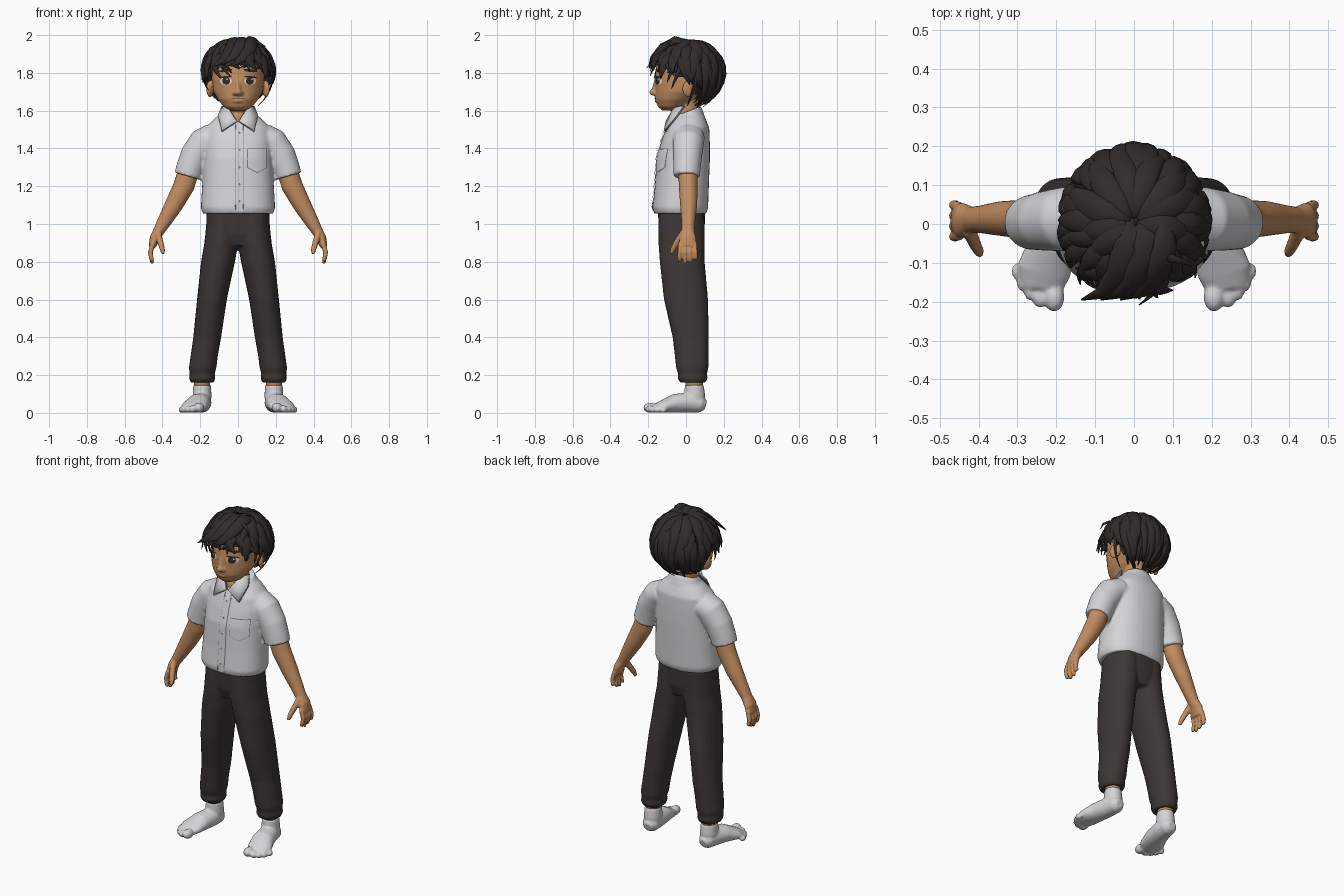
import bpy, bmesh, math, random
from math import sin, cos, pi
from mathutils import Vector, Matrix

if "Cube" in bpy.data.objects:
    bpy.data.objects.remove(bpy.data.objects["Cube"])
random.seed(7)


def material(name, r, g, b):
    m = bpy.data.materials.new(name)
    m.use_nodes = True
    m.diffuse_color = (r, g, b, 1)
    node = m.node_tree.nodes["Principled BSDF"]
    node.inputs["Base Color"].default_value = (r, g, b, 1)
    node.inputs["Roughness"].default_value = 0.8
    return m


SKIN = material("warm skin", .55, .27, .12)
WHITE = material("white cloth", .66, .66, .68)
SEAM = material("grey seam", .2, .2, .22)
TROUSER = material("charcoal cloth", .045, .038, .036)
HAIR = material("black hair", .03, .025, .024)
EYE = material("eye white", .75, .73, .7)
IRIS = material("dark brown iris", .05, .025, .015)
LIP = material("lip brown", .27, .1, .055)


def loft(bm, rings, axis=None, ref=(0, 1, 0), centre=None, n=24, p=1.0, both=False):
    """Skin elliptical rings (x, y, z, half width, half depth) and cap the ends."""
    pts = [Vector(r[:3]) for r in rings]
    for s in ((1, -1) if both else (1,)):
        loops = []
        for i, r in enumerate(rings):
            t = Vector(axis) if axis else pts[min(i + 1, len(pts) - 1)] - pts[max(i - 1, 0)]
            t.normalize()
            v0 = pts[i] - centre if centre else Vector(ref)
            u = v0.cross(t).normalized()
            v = t.cross(u)
            loop = []
            for k in range(n):
                c, d = cos(2 * pi * k / n), sin(2 * pi * k / n)
                c, d = math.copysign(abs(c) ** p, c), math.copysign(abs(d) ** p, d)
                q = pts[i] + u * (c * r[3]) + v * (d * r[4])
                loop.append(bm.verts.new((q.x * s, q.y, q.z)))
            loops.append(loop)
        for a, b in zip(loops, loops[1:]):
            for k in range(n):
                bm.faces.new((a[k], a[(k + 1) % n], b[(k + 1) % n], b[k]))
        bm.faces.new(loops[0][::-1])
        bm.faces.new(loops[-1])


def column(bm, rows, x=True, **kw):
    """Loft of level rings given as (z, x, y, half width, half depth)."""
    loft(bm, [(r[1], r[2], r[0], r[3], r[4]) for r in rows], axis=(0, 0, 1), **kw)


def ball(bm, pos, size, both=False, turn=0):
    for s in ((1, -1) if both else (1,)):
        m = Matrix.Translation((pos[0] * s, pos[1], pos[2])) @ Matrix.Rotation(turn * s, 4, 'Z')
        bmesh.ops.create_uvsphere(bm, u_segments=20, v_segments=12, radius=1,
                                  matrix=m @ Matrix.Diagonal((*size, 1)))


def finish(name, bm, mat, voxel=0, smooth=3, recalc=True):
    if recalc:
        bmesh.ops.recalc_face_normals(bm, faces=bm.faces)
    for f in bm.faces:
        f.smooth = True
    me = bpy.data.meshes.new(name)
    bm.to_mesh(me)
    bm.free()
    me.materials.append(mat)
    ob = bpy.data.objects.new(name, me)
    bpy.context.scene.collection.objects.link(ob)
    if voxel:
        m = ob.modifiers.new("fuse", 'REMESH')
        m.mode, m.voxel_size, m.use_smooth_shade = 'VOXEL', voxel, True
        m = ob.modifiers.new("soften", 'SMOOTH')
        m.factor, m.iterations = .5, smooth
    return ob


def plate(name, outline, mat, target, offset):
    """Thin painted detail projected on to the front of the target."""
    bm = bmesh.new()
    f = bm.faces.new([bm.verts.new((x, -.4, z)) for x, z in outline])
    bmesh.ops.poke(bm, faces=[f])
    bmesh.ops.subdivide_edges(bm, edges=bm.edges[:], cuts=5, use_grid_fill=True)
    ob = finish(name, bm, mat, recalc=False)
    m = ob.modifiers.new("wrap", 'SHRINKWRAP')
    m.target, m.wrap_method, m.wrap_mode = target, 'PROJECT', 'ABOVE_SURFACE'
    m.use_project_y, m.use_positive_direction, m.use_negative_direction = True, True, False
    m.offset = offset


def oval(x, z, a, b, tilt=0, n=16):
    return [(x + a * cos(2 * pi * k / n), z + b * sin(2 * pi * k / n) + tilt * a * cos(2 * pi * k / n))
            for k in range(n)]


# Head with nose, ears and neck
bm = bmesh.new()
column(bm, [(1.6, 0, -.085, .035, .04), (1.62, 0, -.08, .075, .068), (1.66, 0, -.055, .108, .108),
            (1.7, 0, -.03, .13, .132), (1.76, 0, -.015, .139, .15), (1.83, 0, -.008, .14, .15),
            (1.9, 0, 0, .118, .13), (1.95, 0, 0, .07, .08)], n=32)
column(bm, [(1.52, 0, -.005, .06, .08), (1.57, 0, -.005, .06, .076), (1.61, 0, .005, .06, .06),
            (1.7, 0, .01, .06, .06)])
ball(bm, (0, -.17, 1.697), (.022, .024, .018))
ball(bm, (.016, -.162, 1.692), (.014, .016, .012), True)
loft(bm, [(0, -.15, 1.77, .012, .015), (0, -.168, 1.705, .015, .016)])
ball(bm, (.148, .012, 1.715), (.015, .034, .045), True, .45)
ball(bm, (0, -.155, 1.652), (.028, .012, .009))
head = finish("head", bm, SKIN, .006, 4)

# Painted face
for s, side in ((1, "left"), (-1, "right")):
    x = .063 * s
    plate(side + "_eye", oval(x, 1.757, .031, .021), EYE, head, .002)
    plate(side + "_iris", oval(x - .002 * s, 1.758, .02, .021), IRIS, head, .004)
    plate(side + "_glint", oval(x + .008, 1.766, .004, .004), EYE, head, .006)
    plate(side + "_lash", oval(x, 1.778, .034, .005, -.1 * s), HAIR, head, .006)
    plate(side + "_brow", oval(x, 1.812, .036, .008, -.12 * s), HAIR, head, .005)
plate("mouth", oval(0, 1.664, .04, .0035), LIP, head, .003)

# Hair: a trimmed cap covered by tapering locks that radiate from the crown
C, R = Vector((0, .005, 1.8)), Vector((.178, .183, .165))


def scalp(az, th, k):
    return C + Vector((R.x * sin(th) * sin(az), -R.y * sin(th) * cos(az), R.z * cos(th))) * k


def hairline(az):
    c = cos(az)
    return 1.765 + .075 * c ** 2 if c > 0 else max(1.655, 1.765 + .25 * c)


bm = bmesh.new()
ball(bm, C, R * .97)
bmesh.ops.subdivide_edges(bm, edges=bm.edges[:], cuts=1, use_grid_fill=True)
low = [v for v in bm.verts if v.co.z < hairline(math.atan2(v.co.x, C.y - v.co.y))]
bmesh.ops.delete(bm, geom=low, context='VERTS')
finish("hair_cap", bm, HAIR)


def lock(bm, az, th0, th1, width, flick, swirl):
    rings = []
    for i in range(9):
        t = i / 8
        k = 1 + .05 * sin(pi * t) + flick * t ** 3
        a = width * min(1, .35 + 2 * t) * (1 - t ** 2.5) + .0025
        rings.append((*scalp(az + swirl * t * t, th0 + (th1 - th0) * t, k), a, a * .5))
    loft(bm, rings, centre=C, n=8)


bm = bmesh.new()
for count, start, reach, width, flick in ((13, .06, .6, .036, .06), (20, .4, .85, .032, .1),
                                          (28, .85, 1.04, .026, .14), (30, .95, 1.08, .011, .24)):
    for i in range(count):
        az = 2 * pi * (i + random.uniform(-.3, .3)) / count
        end = math.acos((hairline(az) - C.z) / R.z) * reach * random.uniform(.92, 1.06)
        lock(bm, az, start, end, width * random.uniform(.85, 1.2),
             flick * random.uniform(.1, 1), random.uniform(-.35, .4))
# Swept fringe and loose curls on top
for dx, drop in ((0, 0), (.05, .01), (-.05, .015)):
    loft(bm, [(.03 + dx, .02, 1.96, .02, .01), (.03 + dx, -.06, 1.975, .035, .015),
              (.01 + dx, -.13, 1.94 - drop, .035, .015), (-.03 + dx, -.178, 1.885 - drop, .022, .01),
              (-.085 + dx, -.195, 1.845 - drop, .003, .002)], centre=C, n=10)
loft(bm, [(.05, -.06, 1.96, .012, .008), (.1, -.09, 1.965, .01, .007), (.14, -.1, 1.94, .007, .005),
          (.15, -.11, 1.91, .002, .002)], centre=C, n=8)
finish("hair_locks", bm, HAIR)

# Shirt with short sleeves and collar stand
bm = bmesh.new()
column(bm, [(1.055, 0, -.03, .186, .138), (1.085, 0, -.03, .197, .147), (1.2, 0, -.022, .19, .143),
            (1.35, 0, -.014, .182, .141), (1.44, 0, -.002, .182, .128), (1.51, 0, .009, .172, .114),
            (1.555, 0, .015, .128, .09), (1.585, 0, .018, .09, .07)], n=36, p=.88)
loft(bm, [(.13, .015, 1.46, .075, .085), (.18, .012, 1.432, .082, .083), (.228, .008, 1.36, .079, .077),
          (.255, .005, 1.29, .074, .072), (.266, .004, 1.252, .073, .07)], both=True)
loft(bm, [(0, .018, 1.54, .115, .088), (0, .012, 1.598, .09, .072)], axis=(0, -.36, .93))
shirt = finish("shirt", bm, WHITE, .008, 4)

# Collar flaps, dark edge underneath
for name, mat, grow, lift in (("collar", WHITE, 1, 0), ("collar_edge", SEAM, 1.06, .007)):
    bm = bmesh.new()
    mid = Vector((.065, -.085, 1.56))
    for s in (1, -1):
        corners = [(.085, -.02, 1.622), (.104, -.055, 1.575), (.085, -.118, 1.495),
                   (.008, -.108, 1.545), (.055, -.065, 1.618)]
        vs = []
        for c in corners:
            q = mid + (Vector(c) - mid) * grow
            vs.append(bm.verts.new((q.x * s, q.y + lift, q.z)))
        face = bm.faces.new(vs)
        bmesh.ops.poke(bm, faces=[face])
    ob = finish(name, bm, mat)
    ob.modifiers.new("thickness", 'SOLIDIFY').thickness = .007


# Button placket, buttons and chest pocket
def strip(half):
    zs = [1.07 + .46 * i / 10 for i in range(11)]
    return [(.008 + half, z) for z in zs] + [(.008 - half, z) for z in reversed(zs)]


def pocket(g):
    return [(.1 + x * g, 1.335 + z * g) for x, z in
            ((-.048, -.035), (0, -.062), (.048, -.035), (.048, .06), (-.048, .06))]


plate("placket_seam", strip(.024), SEAM, shirt, .002)
plate("placket", strip(.02), WHITE, shirt, .006)
plate("pocket_seam", pocket(1.07), SEAM, shirt, .002)
plate("pocket", pocket(1), WHITE, shirt, .006)
for i in range(5):
    plate("button", oval(.008, 1.12 + .09 * i, .006, .006), SEAM, shirt, .009)

# Arms and hands
bm = bmesh.new()
loft(bm, [(.245, .01, 1.33, .055, .052), (.287, .012, 1.2, .056, .05), (.34, .014, 1.1, .048, .045),
          (.392, .012, 1.01, .037, .036), (.418, .01, .965, .03, .034), (.442, .01, .925, .026, .045),
          (.454, .008, .88, .02, .045)], both=True)
for y, tip in ((.045, .815), (.02, .797), (-.005, .79), (-.03, .802)):
    loft(bm, [(.45, y, .9, .014, .013), (.464, y * 1.08, .85, .0135, .0125), (.459, y * 1.12, .82, .012, .012),
              (.453, y * 1.12, tip, .009, .009)], n=12, both=True)
loft(bm, [(.425, -.015, .95, .018, .02), (.41, -.05, .9, .016, .017), (.4, -.07, .865, .014, .014),
          (.396, -.078, .842, .009, .009)], n=12, both=True)
finish("arms", bm, SKIN, .005, 3)

# Trousers
bm = bmesh.new()
column(bm, [(.16, .19, .036, .062, .068), (.185, .19, .035, .07, .08), (.205, .19, .035, .066, .076),
            (.24, .187, .033, .073, .086), (.3, .179, .03, .072, .089), (.4, .163, .025, .074, .096),
            (.6, .138, 0, .079, .117), (.8, .106, -.02, .09, .119), (.9, .088, -.024, .09, .122),
            (1.0, .08, -.024, .088, .122), (1.06, .08, -.024, .084, .12)], both=True, p=.95)
column(bm, [(.885, 0, -.02, .12, .1), (.95, 0, -.022, .168, .12), (1.075, 0, -.024, .166, .126)], p=.9, n=32)
finish("trousers", bm, TROUSER, .008, 3)

# Ankles showing between trousers and socks
bm = bmesh.new()
column(bm, [(.12, .19, .044, .043, .046), (.2, .19, .042, .043, .046)], both=True)
finish("ankles", bm, SKIN)

# Toed socks
bm = bmesh.new()
column(bm, [(.035, .19, .05, .045, .045), (.09, .19, .046, .05, .056), (.148, .19, .044, .047, .05)], both=True)
loft(bm, [(.188, .105, .04, .025, .025), (.189, .08, .047, .046, .045), (.195, .02, .055, .055, .054),
          (.212, -.06, .05, .063, .05), (.232, -.12, .035, .07, .034), (.238, -.165, .024, .055, .022)],
     ref=(0, 0, 1), both=True)
for x, y, r in ((.206, -.188, .027), (.242, -.188, .02), (.266, -.172, .018), (.285, -.15, .017), (.299, -.122, .016)):
    ball(bm, (x, y, r), (r, r * 1.4, r), True)
finish("socks", bm, WHITE, .006, 3)
